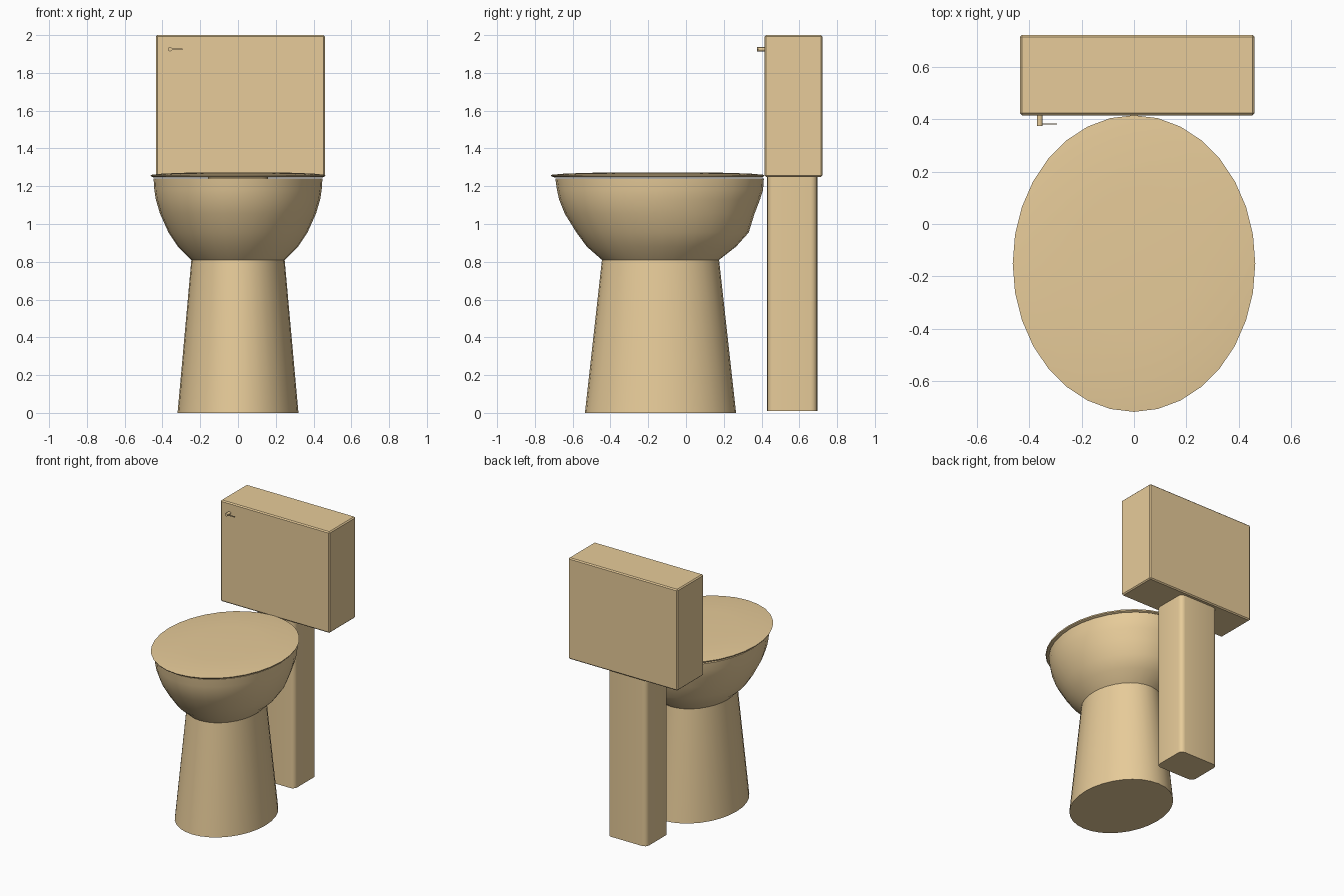
import bpy, bmesh, math
from mathutils import Vector

if "Cube" in bpy.data.objects:
    bpy.data.objects.remove(bpy.data.objects["Cube"])

tan = bpy.data.materials.new("tan_ceramic")
tan.diffuse_color = (0.80, 0.60, 0.32, 1)
tan.use_nodes = True
tan.node_tree.nodes["Principled BSDF"].inputs["Base Color"].default_value = tan.diffuse_color


def finish(name, bm, angle=35):
    bmesh.ops.recalc_face_normals(bm, faces=bm.faces)
    mesh = bpy.data.meshes.new(name)
    bm.to_mesh(mesh)
    bm.free()
    ob = bpy.data.objects.new(name, mesh)
    bpy.context.collection.objects.link(ob)
    mesh.materials.append(tan)
    bpy.ops.object.select_all(action='DESELECT')
    ob.select_set(True)
    bpy.context.view_layer.objects.active = ob
    bpy.ops.object.shade_smooth_by_angle(angle=math.radians(angle))
    return ob


def oval_loft(name, rings, sides=32):
    """Stack of ovals given as (z, half width, front y, back y), capped."""
    bm = bmesh.new()
    loops = []
    for z, rx, y0, y1 in rings:
        cy, ry = (y0 + y1) / 2, (y1 - y0) / 2
        loops.append([bm.verts.new((rx * math.sin(a), cy + ry * math.cos(a), z))
                      for a in (2 * math.pi * i / sides for i in range(sides))])
    for lo, hi in zip(loops, loops[1:]):
        for i in range(sides):
            j = (i + 1) % sides
            bm.faces.new((lo[i], lo[j], hi[j], hi[i]))
    bm.faces.new(loops[0])
    bm.faces.new(loops[-1])
    return finish(name, bm)


def box(name, lo, hi, bevel=0, segments=1, vertical_only=False):
    lo, hi = Vector(lo), Vector(hi)
    bm = bmesh.new()
    bmesh.ops.create_cube(bm, size=1)
    for v in bm.verts:
        v.co = (lo + hi) / 2 + v.co * (hi - lo)
    if bevel:
        edges = [e for e in bm.edges if not vertical_only
                 or abs(e.verts[0].co.z - e.verts[1].co.z) > 0.1]
        bmesh.ops.bevel(bm, geom=edges, offset=bevel, segments=segments,
                        profile=0.5, affect='EDGES')
    return finish(name, bm)


# Tapered oval pedestal
oval_loft("pedestal", [(0, 0.32, -0.535, 0.265), (0.81, 0.247, -0.445, 0.175)])

# Rounded bowl
oval_loft("bowl", [
    (0.81, 0.247, -0.445, 0.175),
    (0.88, 0.318, -0.525, 0.265),
    (0.955, 0.368, -0.580, 0.332),
    (1.055, 0.413, -0.642, 0.363),
    (1.13, 0.435, -0.672, 0.392),
    (1.18, 0.443, -0.683, 0.408),
    (1.24, 0.447, -0.692, 0.412)])

# Thin closed lid, slightly domed
oval_loft("seat_lid", [
    (1.245, 0.445, -0.69, 0.40),
    (1.252, 0.460, -0.712, 0.412),
    (1.260, 0.463, -0.717, 0.415),
    (1.267, 0.40, -0.64, 0.34),
    (1.273, 0.24, -0.44, 0.14)])

# Rounded column behind the bowl that carries the tank
box("tank_column", (-0.16, 0.43, 0.01), (0.16, 0.695, 1.26), 0.035, 4, True)

# Water tank
box("tank", (-0.435, 0.415, 1.25), (0.46, 0.722, 2.0), 0.008)

# Flush handle: round hub on the tank face, flat lever
bm = bmesh.new()
bmesh.ops.create_cone(bm, cap_ends=True, segments=12, radius1=0.011,
                      radius2=0.011, depth=0.045)
for v in bm.verts:
    v.co = Vector((-0.36 + v.co.x, 0.3975 + v.co.z, 1.925 + v.co.y))
finish("flush_hub", bm)
box("flush_lever", (-0.37, 0.379, 1.921), (-0.293, 0.384, 1.929))
